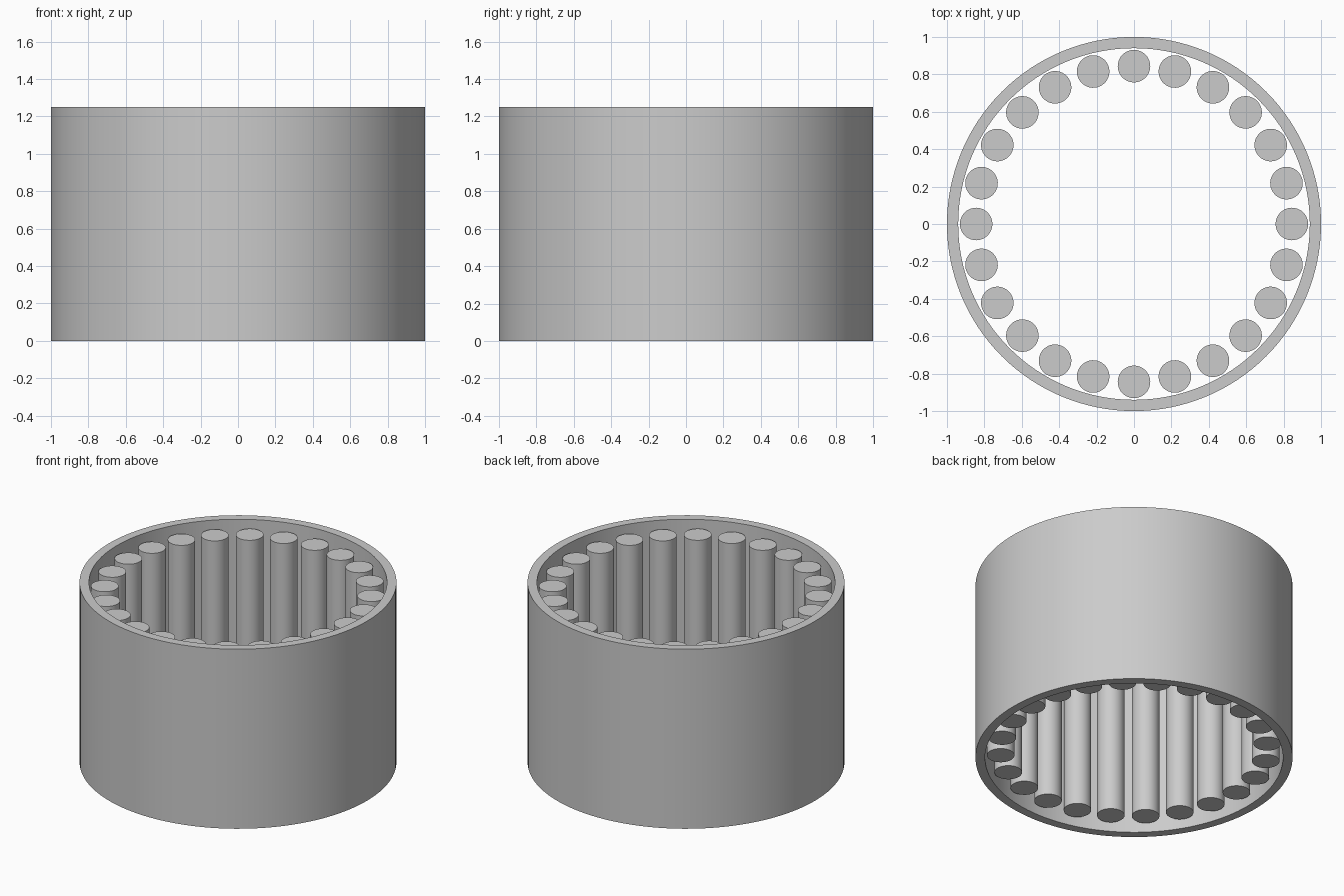
import bpy
import bmesh
import math
from mathutils import Matrix, Vector

cube = bpy.data.objects.get("Cube")
if cube:
    bpy.data.objects.remove(cube, do_unlink=True)

HEIGHT = 1.25
OUTER, INNER = 1.0, 0.94
ROLLERS, ROLLER_RADIUS, PITCH_RADIUS = 24, 0.087, 0.844
END_GAP = 0.06

steel = bpy.data.materials.new("grey steel")
steel.use_nodes = True
grey = (0.6, 0.6, 0.6, 1)
steel.diffuse_color = grey
steel.node_tree.nodes["Principled BSDF"].inputs["Base Color"].default_value = grey


def finish(name, bm):
    """Turn a bmesh into a smooth object with sharp rims."""
    bmesh.ops.recalc_face_normals(bm, faces=bm.faces[:])
    mesh = bpy.data.meshes.new(name)
    bm.to_mesh(mesh)
    bm.free()
    mesh.materials.append(steel)
    obj = bpy.data.objects.new(name, mesh)
    bpy.context.collection.objects.link(obj)
    bpy.ops.object.select_all(action="DESELECT")
    obj.select_set(True)
    bpy.context.view_layer.objects.active = obj
    bpy.ops.object.shade_smooth_by_angle(angle=math.radians(30))
    return obj


# Outer ring: a rectangular wall section spun around the axis
bm = bmesh.new()
section = [(INNER, 0), (OUTER, 0), (OUTER, HEIGHT), (INNER, HEIGHT)]
verts = [bm.verts.new((r, 0, z)) for r, z in section]
edges = [bm.edges.new((verts[i - 1], verts[i])) for i in range(4)]
bmesh.ops.spin(bm, geom=verts + edges, cent=(0, 0, 0), axis=(0, 0, 1),
               angle=math.tau, steps=128, use_merge=True)
bmesh.ops.remove_doubles(bm, verts=bm.verts[:], dist=0.0001)
finish("outer_ring", bm)

# Needle rollers, set slightly in from both ends of the ring
bm = bmesh.new()
bmesh.ops.create_cone(bm, cap_ends=True, segments=40, radius1=ROLLER_RADIUS,
                      radius2=ROLLER_RADIUS, depth=HEIGHT - 2 * END_GAP)
roller = finish("roller_1", bm)
for i in range(ROLLERS):
    if i:
        copy = roller.copy()
        copy.name = f"roller_{i + 1}"
        bpy.context.collection.objects.link(copy)
    else:
        copy = roller
    turn = Matrix.Rotation(math.tau * i / ROLLERS, 4, "Z")
    copy.matrix_world = turn @ Matrix.Translation(Vector((PITCH_RADIUS, 0, HEIGHT / 2)))
